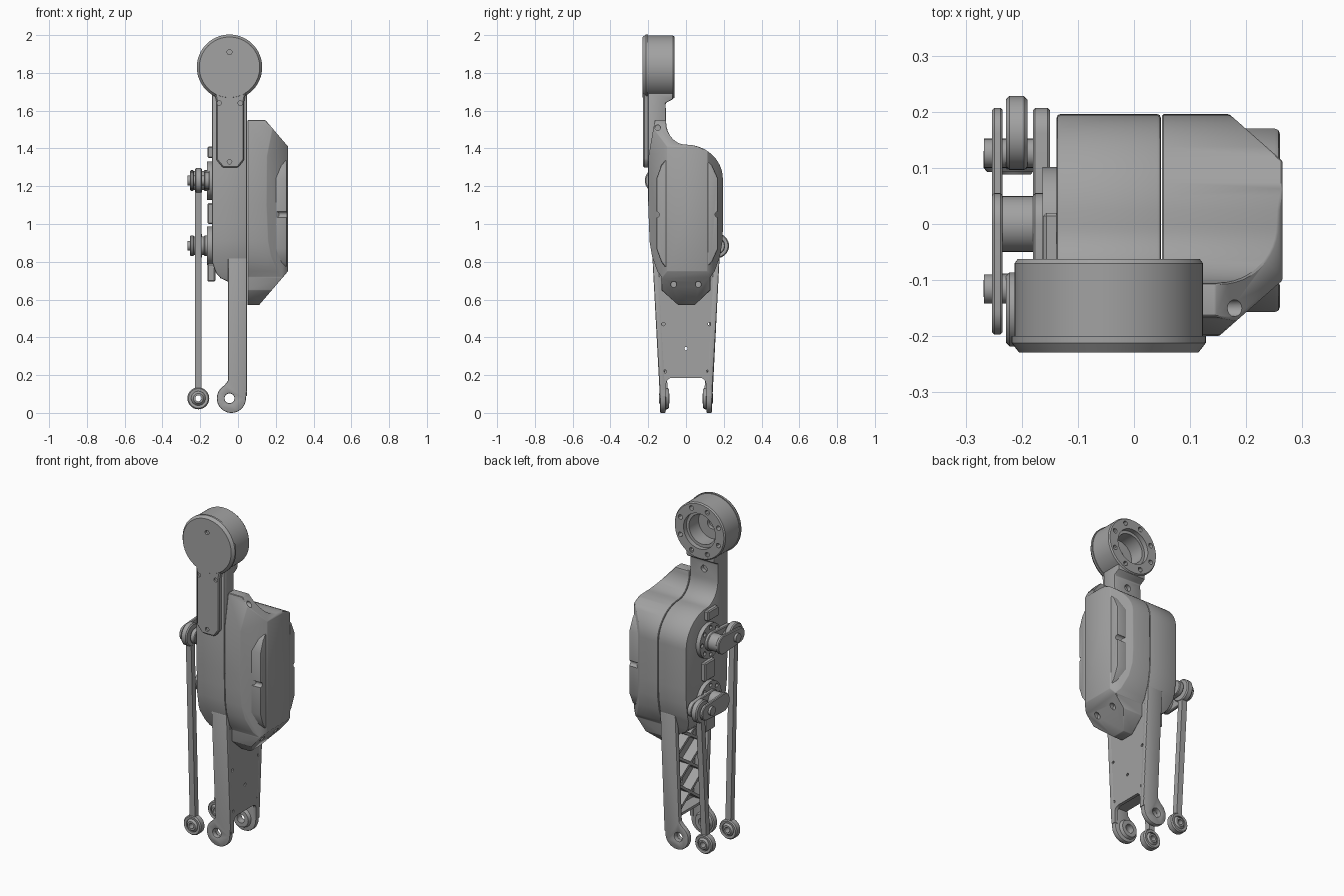
import bpy, bmesh, math
from mathutils import Vector

cube = bpy.data.objects.get("Cube")
if cube:
    bpy.data.objects.remove(cube, do_unlink=True)

grey = bpy.data.materials.new("machined grey")
grey.use_nodes = True
color = (0.36, 0.36, 0.36, 1)
grey.diffuse_color = color
grey.node_tree.nodes["Principled BSDF"].inputs["Base Color"].default_value = color


# ---------- helpers ----------
def finish(name, bm):
    bmesh.ops.recalc_face_normals(bm, faces=bm.faces)
    mesh = bpy.data.meshes.new(name)
    bm.to_mesh(mesh)
    bm.free()
    mesh.materials.append(grey)
    obj = bpy.data.objects.new(name, mesh)
    bpy.context.collection.objects.link(obj)
    return obj


def place(axis, u, v, t):
    return Vector((t, u, v)) if axis == "x" else Vector((u, t, v))


def prism(name, axis, pts, a, b):
    """Extrude a profile (y,z) along x, or (x,z) along y."""
    bm = bmesh.new()
    lo = [bm.verts.new(place(axis, u, v, a)) for u, v in pts]
    hi = [bm.verts.new(place(axis, u, v, b)) for u, v in pts]
    bm.faces.new(lo)
    bm.faces.new(hi)
    n = len(pts)
    for i in range(n):
        j = (i + 1) % n
        bm.faces.new((lo[i], lo[j], hi[j], hi[i]))
    return finish(name, bm)


def arc(cu, cv, ru, rv, start, end, n=12):
    angles = [math.radians(start + (end - start) * i / n) for i in range(n + 1)]
    return [(cu + ru * math.cos(t), cv + rv * math.sin(t)) for t in angles]


def cyl(name, axis, cu, cv, r, a, b, n=32):
    return prism(name, axis, arc(cu, cv, r, r, 0, 360, n)[:-1], a, b)


def lathe(name, axis, cu, cv, profile, n=48):
    """Revolve a closed (radius, offset) loop about an axis."""
    bm = bmesh.new()
    rings = [[bm.verts.new(place(axis, u, v, t)) for u, v in arc(cu, cv, r, r, 0, 360, n)[:-1]]
             for r, t in profile]
    for k, ring in enumerate(rings):
        nxt = rings[(k + 1) % len(rings)]
        for i in range(n):
            j = (i + 1) % n
            bm.faces.new((ring[i], ring[j], nxt[j], nxt[i]))
    return finish(name, bm)


def box(name, x0, x1, y0, y1, z0, z1):
    return prism(name, "x", [(y0, z0), (y1, z0), (y1, z1), (y0, z1)], x0, x1)


def bar(name, p, q, wide, x0, x1):
    """Flat bar between two (y,z) points."""
    p, q = Vector(p), Vector(q)
    d = (q - p).normalized() * wide / 2
    s = Vector((-d.y, d.x))
    return prism(name, "x", [p + s, p - s, q - s, q + s], x0, x1)


def apply(obj, mod):
    bpy.context.view_layer.objects.active = obj
    bpy.ops.object.modifier_apply(modifier=mod.name)


def cut(obj, *cutters):
    for c in cutters:
        m = obj.modifiers.new("cut", "BOOLEAN")
        m.operation, m.solver, m.object = "DIFFERENCE", "EXACT", c
        apply(obj, m)
        bpy.data.objects.remove(c, do_unlink=True)


def slice_off(obj, planes):
    """Remove everything on the normal side of each plane and cap it."""
    bm = bmesh.new()
    bm.from_mesh(obj.data)
    for co, no in planes:
        bmesh.ops.bisect_plane(bm, geom=bm.verts[:] + bm.edges[:] + bm.faces[:],
                               plane_co=co, plane_no=no, clear_outer=True)
        bmesh.ops.holes_fill(bm, edges=[e for e in bm.edges if e.is_boundary])
    bmesh.ops.recalc_face_normals(bm, faces=bm.faces)
    bm.to_mesh(obj.data)
    bm.free()


def soften(obj, width, segments=2):
    m = obj.modifiers.new("soften", "BEVEL")
    m.width, m.segments, m.angle_limit = width, segments, math.radians(32)
    apply(obj, m)


CX, HIP = -0.045, 1.83      # hip axis
ANKLE = 0.077

# ---------- hip ring with bored back and bolt circle ----------
lathe("hip_ring", "y", CX, HIP, [(0.168, -0.2), (0.168, -0.07), (0.162, -0.062), (0.105, -0.062),
      (0.105, -0.09), (0.088, -0.09), (0.088, -0.18), (0.03, -0.18), (0.03, -0.2)], 64)
cut(bpy.data.objects["hip_ring"], *[cyl("c", "y", u, v, 0.014, -0.095, 0, 12)
    for u, v in arc(CX, HIP, 0.136, 0.136, 22.5, 337.5, 7)])

# ---------- front cover plate with tail ----------
disc = lathe("hip_cover", "y", CX, HIP, [(0.001, -0.2), (0.173, -0.2), (0.173, -0.212),
             (0.16, -0.229), (0.001, -0.229)], 64)
tail = prism("cover_tail", "y", [(-0.125, 1.7), (-0.115, 1.65), (-0.115, 1.34), (-0.08, 1.298),
             (0.0, 1.298), (0.033, 1.34), (0.033, 1.65), (0.043, 1.7)], -0.228, -0.195)
soften(tail, 0.007, 1)
cut(disc, cyl("c", "y", CX, 1.91, 0.013, -0.25, -0.217, 16))
cut(tail, *[cyl("c", "y", u, v, 0.012, -0.25, -0.217, 16)
            for u, v in ((-0.1, 1.64), (0.012, 1.64), (CX, 1.33))])

# ---------- thigh housing ----------
back = arc(0, 1.24, 0.195, 0.18, 0, 90) + arc(0, 1.54, 0.105, 0.12, 270, 180)[1:]
flank = [(0.152, 0.75), (0.18, 0.83), (0.193, 0.91), (0.196, 1.0)]
front = [(-u, v) for u, v in reversed(flank)]
body = prism("thigh_housing", "x", [(-0.135, 0.69), (0.135, 0.69)] + flank + back
             + [(-0.108, 1.64), (-0.07, 1.66), (-0.07, 1.7), (-0.2, 1.7), (-0.2, 1.1)] + front, -0.138, 0.048)
slice_off(body, [((-0.138, 0, 0.8), (-0.94, 0, -0.34)), ((-0.12, 0, 0.745), (-0.75, 0, -0.66)),
                 ((-0.09, 0, 0.712), (-0.42, 0, -0.9))])
soften(body, 0.007)
cut(body, cyl("c", "y", CX, 1.59, 0.02, -0.13, 0, 16))

# ---------- side cover, faceted ----------
hexend = [(-0.13, 0.72), (-0.13, 0.65), (-0.04, 0.57), (0.045, 0.57), (0.13, 0.65), (0.13, 0.72)]
cover = prism("side_cover", "x", hexend + flank + back + [(-0.108, 1.55), (-0.165, 1.55),
              (-0.198, 1.36), (-0.2, 1.1)] + front, 0.05, 0.265)
slice_off(cover, [((0.265, 0, 1.41), (0.76, 0, 0.65)), ((0.265, 0, 0.75), (0.76, 0, -0.65)),
                  ((0.265, -0.1, 0), (0.66, -0.75, 0)), ((0.265, 0.112, 0), (0.66, 0.75, 0))])
soften(cover, 0.004, 1)
cut(cover, *[cyl("c", "x", y, 0.68, 0.016, 0.19, 0.3, 16) for y in (-0.065, 0.065)],
    cyl("c", "x", -0.15, 1.51, 0.015, 0.15, 0.3, 16))

# raised grips along the chamfers, with a screw notch each
for side, edge, name in ((-1, 0.157, "front_grip"), (1, 0.17, "rear_grip")):
    w = edge - 0.1
    pts = [(0.1, 0.76), (0.1 + w * 0.55, 0.8), (edge, 0.87), (edge, 1.24),
           (0.1 + w * 0.55, 1.31), (0.1, 1.35)]
    grip = prism(name, "x", [(side * y, z) for y, z in pts], 0.15, 0.26)
    soften(grip, 0.009, 2)
    cut(grip, cyl("c", "x", side * edge, 1.05, 0.016, 0.1, 0.3, 16))

# ---------- shin: web plate, two fork legs, lattice ----------
web = prism("shin_web", "x", [(-0.165, 0.72), (-0.13, 0.09), (-0.105, 0.09), (-0.105, 0.155)]
            + arc(-0.075, 0.155, 0.03, 0.03, 180, 90, 6)
            + arc(0.075, 0.155, 0.03, 0.03, 90, 0, 6)
            + [(0.105, 0.09), (0.135, 0.09), (0.17, 0.72)], 0.028, 0.047)
cut(web, *[cyl("c", "x", y, z, 0.009, 0, 0.1, 12) for y, z in
           ((-0.12, 0.47), (0.125, 0.47), (0, 0.34), (-0.112, 0.22), (0.118, 0.22))])
for side, name in ((-1, "front_fork_leg"), (1, "rear_fork_leg")):
    leg = prism(name, "y", [(0.048, 0.82), (-0.053, 0.82), (-0.053, 0.17), (-0.07, 0.148)]
                + arc(-0.035, ANKLE, 0.077, 0.077, 130, 360, 24) + [(0.048, 0.13)],
                side * 0.107, side * 0.138)
    cut(leg, cyl("c", "y", CX, ANKLE, 0.026, -1, 1, 24))
    for v in leg.data.vertices:          # legs spread towards the housing
        v.co.y += side * 0.055 * max(0, v.co.z - 0.1)
    soften(leg, 0.006)
    lathe(name + "_boss", "y", CX, ANKLE, [(0.026, side * 0.09), (0.05, side * 0.09),
          (0.058, side * 0.11), (0.026, side * 0.11)], 32)
for i in range(3):
    z, top = 0.21 + i * 0.17, 0.38 + i * 0.17
    w, wt = 0.115 + i * 0.008, 0.123 + i * 0.008
    bar("lattice_rib", (-w, z), (wt, top), 0.016, -0.03, 0.03)
    bar("lattice_rib", (w, z), (-wt, top), 0.016, -0.031, 0.03)
box("lattice_floor", -0.04, 0.03, -0.115, 0.115, 0.19, 0.205)

# ---------- drive hubs, cranks and push rods ----------
for side, z, eye, label in ((-1, 1.23, -0.152, "upper"), (1, 0.885, 0.162, "lower")):
    hub = cyl(label + "_drive_flange", "x", 0, z, 0.102, -0.163, -0.13, 48)
    cut(hub, *[cyl("c", "x", y, h, 0.013, -0.2, -0.15, 12)
               for y, h in arc(0, z, 0.08, 0.08, 0, 315, 7)])
    cyl(label + "_drive_shaft", "x", 0, z, 0.05, -0.25, -0.15)
    # clevis arms on either side of the rod end
    for x0, x1, r in ((-0.253, -0.234, 0.045), (-0.18, -0.15, 0.045)):
        turn = 90 if side < 0 else -90
        arm = prism(label + "_crank_arm", "x", arc(eye, z, r, r, turn, turn + 180, 16)
                    + arc(0, z, 0.055, 0.055, turn + 180, turn + 360, 16), x0, x1)
        soften(arm, 0.004, 1)
    cyl(label + "_crank_bolt", "x", eye - side * 0.036, z, 0.026, -0.267, -0.15, 24)
    # upper rod eye turns about x, lower rod eye about y
    lathe(label + "_rod_top_eye", "x", eye, z, [(0.02, -0.228), (0.06, -0.228), (0.066, -0.222),
          (0.066, -0.196), (0.06, -0.19), (0.02, -0.19)], 32)
    foot = side * 0.115
    bar(label + "_push_rod", (eye, z - 0.05), (foot, 0.125), 0.034, -0.227, -0.192)
    lathe(label + "_rod_foot_eye", "y", -0.21, ANKLE, [(0.038, foot - 0.02), (0.052, foot - 0.022),
          (0.058, foot - 0.015), (0.058, foot + 0.015), (0.052, foot + 0.022), (0.038, foot + 0.02)], 32)
    lathe(label + "_rod_foot_ball", "y", -0.21, ANKLE, [(0.016, foot - 0.027), (0.026, foot - 0.027),
          (0.041, foot - 0.008), (0.041, foot + 0.008), (0.026, foot + 0.027), (0.016, foot + 0.027)], 32)

# connector blocks on the drive face
for y, z0, z1 in ((0, 1.0, 1.11), (-0.03, 1.35, 1.41), (0, 0.695, 0.79)):
    soften(box("connector_block", -0.162, -0.12, y - 0.05, y + 0.05, z0, z1), 0.006, 1)

for obj in bpy.context.scene.objects:
    obj.select_set(obj.type == "MESH")
bpy.ops.object.shade_smooth_by_angle(angle=math.radians(30))
